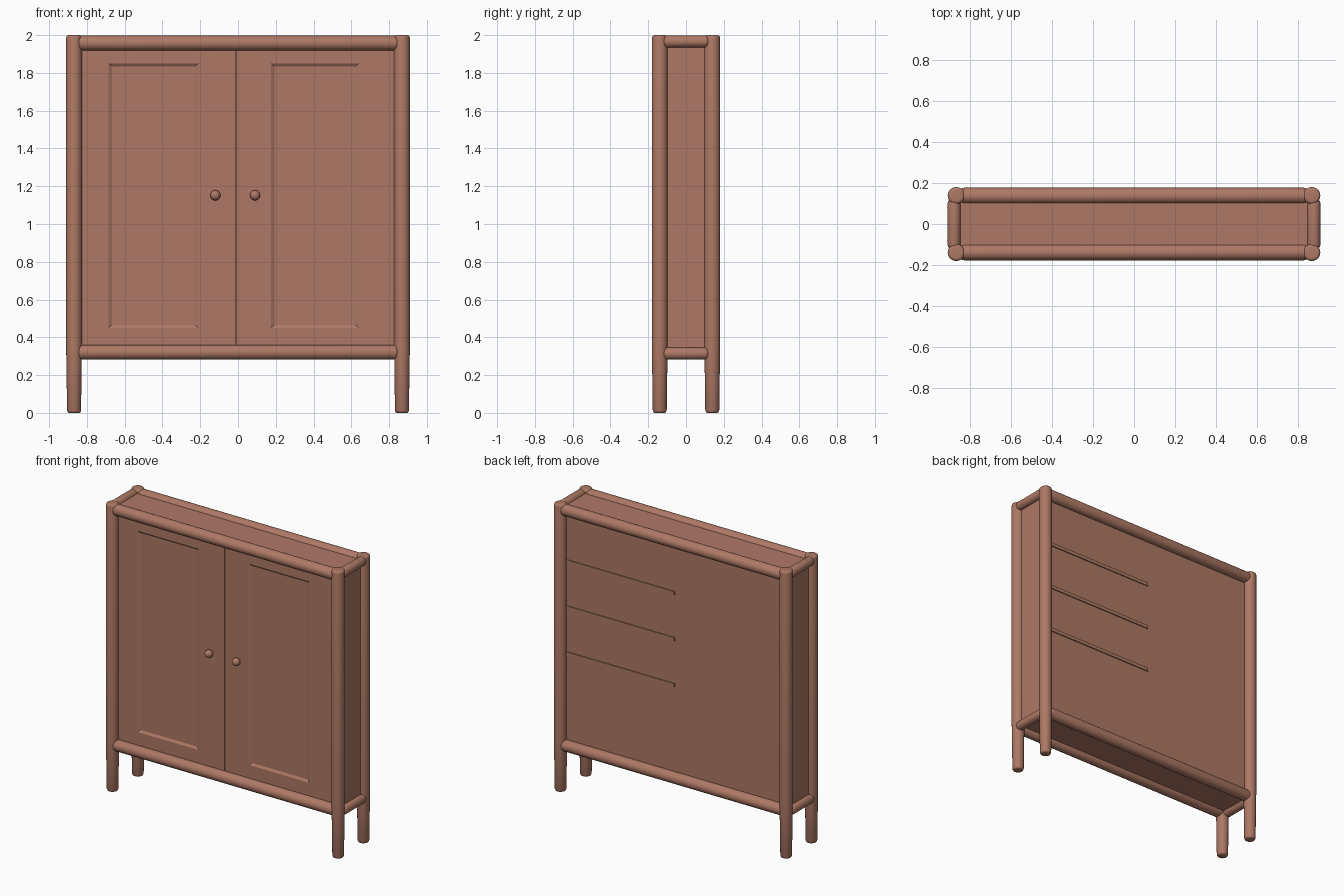
import bpy, bmesh, math
from mathutils import Matrix, Vector

if "Cube" in bpy.data.objects:
    bpy.data.objects.remove(bpy.data.objects["Cube"])

wood = bpy.data.materials.new("wood")
wood.diffuse_color = (0.42, 0.19, 0.13, 1)
wood.use_nodes = True
wood.node_tree.nodes["Principled BSDF"].inputs["Base Color"].default_value = wood.diffuse_color


def finish(name, bm, smooth=True):
    bmesh.ops.recalc_face_normals(bm, faces=bm.faces)
    me = bpy.data.meshes.new(name)
    bm.to_mesh(me)
    bm.free()
    me.materials.append(wood)
    ob = bpy.data.objects.new(name, me)
    bpy.context.collection.objects.link(ob)
    if smooth:
        bpy.ops.object.select_all(action='DESELECT')
        ob.select_set(True)
        bpy.context.view_layer.objects.active = ob
        bpy.ops.object.shade_smooth_by_angle(angle=math.radians(40))
    return ob


def loft(bm, rings):
    loops = [[bm.verts.new(p) for p in r] for r in rings]
    n = len(loops[0])
    for a, b in zip(loops, loops[1:]):
        for i in range(n):
            bm.faces.new((a[i], a[(i + 1) % n], b[(i + 1) % n], b[i]))
    bm.faces.new(loops[0])
    bm.faces.new(loops[-1])


def turned(name, profile, start, axis, segs=32):
    """Round bar: profile of (radius, distance) swept about an axis."""
    bm = bmesh.new()
    rot = Vector((0, 0, 1)).rotation_difference(Vector(axis)).to_matrix()
    rings = []
    for r, d in profile:
        rings.append([Vector(start) + rot @ Vector((r * math.cos(2 * math.pi * i / segs),
                      r * math.sin(2 * math.pi * i / segs), d)) for i in range(segs)])
    loft(bm, rings)
    return finish(name, bm)


def rounded(r, length, b):
    arc = [math.radians(a) for a in (0, 22, 45, 67, 90)]
    low = [(r - b + b * math.sin(a), b - b * math.cos(a)) for a in arc]
    return low + [(q, length - d) for q, d in reversed(low)]


def box(name, lo, hi):
    bm = bmesh.new()
    lo, hi = Vector(lo), Vector(hi)
    bmesh.ops.create_cube(bm, size=1, matrix=Matrix.Translation((lo + hi) / 2)
                          @ Matrix.Diagonal((*(hi - lo), 1)))
    return finish(name, bm, False)


# corner posts with slightly tapered feet
post = [(0.027, 0), (0.033, 0.003), (0.037, 0.012), (0.0415, 0.34)] + \
       [(r, d) for r, d in rounded(0.0415, 2.0, 0.014)[5:]]
for sx, nx in ((-1, "left"), (1, "right")):
    for sy, ny in ((-1, "front"), (1, "back")):
        turned(f"{ny}_{nx}_post", post, (sx * 0.868, sy * 0.139, 0), (0, 0, 1))

# long and short round rails, top and bottom
for nz, zl, zs in (("bottom", 0.321, 0.314), ("top", 1.958, 1.966)):
    for s, n in ((-1, "front"), (1, "back")):
        turned(f"{n}_{nz}_rail", rounded(0.039, 1.70, 0.02),
               (-0.85, s * 0.138, zl), (1, 0, 0))
    for s, n in ((-1, "left"), (1, "right")):
        turned(f"{n}_{nz}_rail", rounded(0.032, 0.24, 0.018),
               (s * 0.878, -0.12, zs), (0, 1, 0))

# carcass panels
box("left_side_panel", (-0.875, -0.13, 0.31), (-0.845, 0.13, 1.96))
box("right_side_panel", (0.845, -0.13, 0.31), (0.875, 0.13, 1.96))
box("back_panel", (-0.86, 0.105, 0.31), (0.86, 0.13, 1.96))
box("top_panel", (-0.87, -0.135, 1.95), (0.87, 0.135, 1.975))
box("bottom_panel", (-0.87, -0.13, 0.315), (0.87, 0.13, 0.335))
box("divider", (-0.02, -0.10, 0.33), (0.0, 0.11, 1.955))

# shelves in the right half, edges showing through the back
for i, z in enumerate((0.96, 1.28, 1.60)):
    box(f"shelf_{i + 1}", (-0.005, -0.10, z - 0.012), (0.855, 0.137, z + 0.012))


def rect(x0, x1, z0, z1, y):
    return [(x0, y, z0), (x1, y, z0), (x1, y, z1), (x0, y, z1)]


# doors with a shallow recessed field, and round knobs
for n, x0, x1, p0, p1, kx in (("left", -0.86, -0.012, -0.685, -0.21, -0.12),
                              ("right", -0.008, 0.86, 0.175, 0.64, 0.09)):
    bm = bmesh.new()
    loft(bm, [rect(x0, x1, 0.33, 1.955, -0.105),
              rect(x0, x1, 0.33, 1.955, -0.13),
              rect(p0, p1, 0.45, 1.85, -0.13),
              rect(p0 + 0.018, p1 - 0.018, 0.465, 1.835, -0.12)])
    finish(f"{n}_door", bm, False)
    bm = bmesh.new()
    bmesh.ops.create_uvsphere(bm, u_segments=24, v_segments=14, radius=0.027,
                              matrix=Matrix.Translation((kx, -0.15, 1.152)))
    finish(f"{n}_knob", bm)
